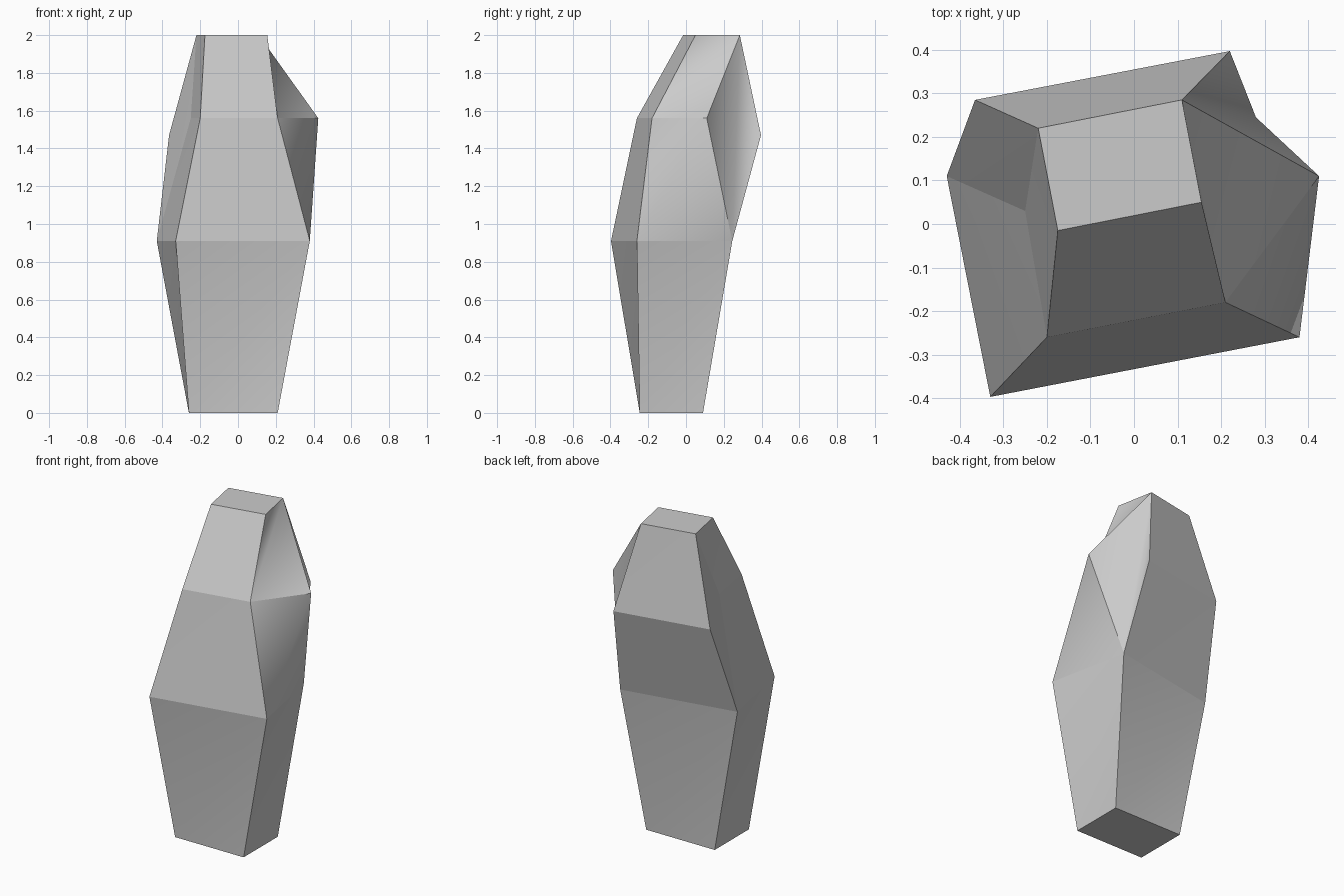
import bpy
import bmesh

cube = bpy.data.objects.get("Cube")
if cube:
    bpy.data.objects.remove(cube)

stone = bpy.data.materials.new("stone_grey")
stone.use_nodes = True
grey = (0.6, 0.6, 0.6, 1)
stone.diffuse_color = grey
stone.node_tree.nodes["Principled BSDF"].inputs["Base Color"].default_value = grey

# Cross-sections from base to top: front left, front right, back right, back left
RINGS = [
    (0.0, [(-0.26, -0.245), (0.21, -0.245), (0.21, 0.09), (-0.26, 0.09)]),
    (0.91, [(-0.33, -0.397), (0.38, -0.26), (0.28, 0.245), (-0.43, 0.11)]),
    (1.56, [(-0.20, -0.26), (0.21, -0.18), (0.425, 0.11), (-0.25, 0.03)]),
    (2.0, [(-0.175, -0.015), (0.155, 0.05), (0.11, 0.285), (-0.22, 0.22)]),
]

bm = bmesh.new()
base, belly, shoulder, top = [
    [bm.verts.new((x, y, z)) for x, y in ring] for z, ring in RINGS]
# Ridge that juts out at the back
ridge_right = bm.verts.new((0.22, 0.397, 1.47))
ridge_left = bm.verts.new((-0.365, 0.285, 1.47))


def split_quad(a, b, c, d):
    """Quad folded along the diagonal a-c, kept smooth across the fold."""
    bm.faces.new((a, b, c))
    bm.faces.new((a, c, d))
    bm.edges.get((a, c)).smooth = True
    folds.add(bm.edges.get((a, c)))


folds = set()
bm.faces.new(base[::-1])
bm.faces.new(top)

# Lower walls on all four sides
for i in range(4):
    j = (i + 1) % 4
    split_quad(base[i], base[j], belly[j], belly[i])

# Upper front, right and left walls
for low, high in ((belly, shoulder), (shoulder, top)):
    for i, j in ((0, 1), (1, 2), (3, 0)):
        split_quad(low[i], low[j], high[j], high[i])

# Back ridge: two sloping faces and the side caps
split_quad(belly[2], belly[3], ridge_left, ridge_right)
split_quad(ridge_right, ridge_left, top[3], top[2])
split_quad(belly[2], ridge_right, top[2], shoulder[2])
split_quad(belly[3], shoulder[3], top[3], ridge_left)

# The folds in the right wall: outward below the shoulder, inward above it
for face in bm.faces:
    face.smooth = True
for edge in bm.edges:
    edge.smooth = edge in folds
bmesh.ops.recalc_face_normals(bm, faces=bm.faces)

mesh = bpy.data.meshes.new("standing_stone")
bm.to_mesh(mesh)
bm.free()
mesh.materials.append(stone)
rock = bpy.data.objects.new("standing_stone", mesh)
bpy.context.collection.objects.link(rock)
